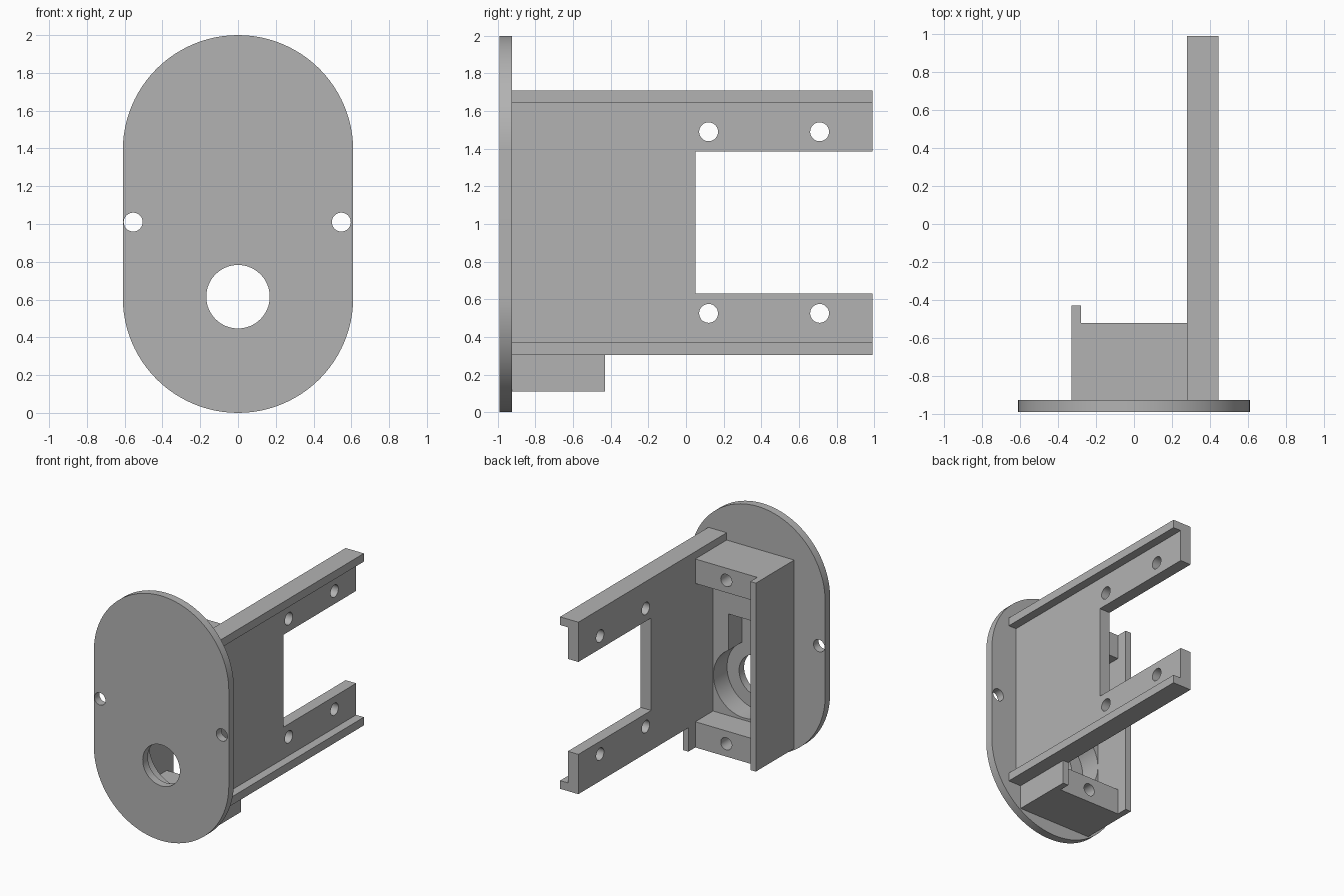
import bpy, bmesh, math
from mathutils import Matrix, Vector

cube = bpy.data.objects.get("Cube")
if cube:
    bpy.data.objects.remove(cube, do_unlink=True)

grey = bpy.data.materials.new("plain grey")
grey.use_nodes = True
grey.diffuse_color = (0.45, 0.45, 0.45, 1)
grey.node_tree.nodes["Principled BSDF"].inputs["Base Color"].default_value = grey.diffuse_color

FRONT, PLATE_BACK, END = -0.99, -0.925, 0.99


def finish(bm, name):
    bmesh.ops.recalc_face_normals(bm, faces=bm.faces)
    mesh = bpy.data.meshes.new(name)
    bm.to_mesh(mesh)
    bm.free()
    mesh.materials.append(grey)
    obj = bpy.data.objects.new(name, mesh)
    bpy.context.collection.objects.link(obj)
    return obj


def box(name, x, y, z):
    """Box from its (low, high) range on each axis."""
    bm = bmesh.new()
    bmesh.ops.create_cube(bm, size=1)
    for v in bm.verts:
        v.co = Vector([r[0] if c < 0 else r[1] for c, r in zip(v.co, (x, y, z))])
    return finish(bm, name)


def extrude_y(name, outline, y0, y1):
    """Extrude an outline in x and z along y."""
    bm = bmesh.new()
    face = bm.faces.new([bm.verts.new((x, y0, z)) for x, z in outline])
    moved = bmesh.ops.extrude_face_region(bm, geom=[face])["geom"]
    bmesh.ops.translate(bm, vec=(0, y1 - y0, 0),
                        verts=[v for v in moved if isinstance(v, bmesh.types.BMVert)])
    return finish(bm, name)


def drill(centre, radius, length, axis="Y"):
    """Cylinder cutter along an axis."""
    bm = bmesh.new()
    turn = Matrix.Rotation(math.pi / 2, 4, "X" if axis == "Y" else "Y")
    bmesh.ops.create_cone(bm, cap_ends=True, segments=64, radius1=radius, radius2=radius,
                          depth=length, matrix=Matrix.Translation(centre) @ turn)
    return finish(bm, "cutter")


def cut(obj, cutters):
    """Subtract the cutters, then bake the result and drop them."""
    for c in cutters:
        c.hide_render = True
        mod = obj.modifiers.new("cut", "BOOLEAN")
        mod.operation, mod.solver, mod.object = "DIFFERENCE", "EXACT", c
    graph = bpy.context.evaluated_depsgraph_get()
    obj.data = bpy.data.meshes.new_from_object(obj.evaluated_get(graph))
    obj.modifiers.clear()
    for c in cutters:
        bpy.data.objects.remove(c, do_unlink=True)


# Rounded end plate with a shaft hole and two screw holes
R, STEPS = 0.61, 48
outline = []
for start, zc in ((0, 2 - R), (math.pi, R)):
    for i in range(STEPS + 1):
        a = start + math.pi * i / STEPS
        outline.append((R * math.cos(a), zc + R * math.sin(a)))
plate = extrude_y("end_plate", outline, FRONT, PLATE_BACK)
cut(plate, [drill((0, FRONT, 0.615), 0.168, 0.4)]
    + [drill((x, FRONT, 1.01), 0.05, 0.4) for x in (-0.555, 0.547)])

# Forked channel arm
IN, WEB, OUT = 0.28, 0.375, 0.445
LOW, HIGH, LIP = 0.305, 1.71, 0.067
channel = [(IN, LOW), (OUT, LOW), (OUT, LOW + LIP), (WEB, LOW + LIP),
           (WEB, HIGH - LIP), (OUT, HIGH - LIP), (OUT, HIGH), (IN, HIGH)]
arm = extrude_y("forked_arm", channel, PLATE_BACK, END)
cut(arm, [box("cutter", (0, 1), (0.05, 2), (0.63, 1.385))]
    + [drill((WEB, y, z), 0.05, 0.5, "X") for y in (0.12, 0.71) for z in (0.525, 1.49)])

# Housing side walls
BOTTOM, TOP, WALL_END = 0.11, 1.65, -0.43
box("housing_wall", (-0.33, -IN), (PLATE_BACK, WALL_END), (BOTTOM, TOP))
box("housing_lip", (IN, 0.33), (PLATE_BACK, WALL_END), (BOTTOM, LOW))

# Housing end blocks with screw holes
for name, z0, z1 in (("lower_block", BOTTOM, 0.32), ("upper_block", 1.45, TOP)):
    block = box(name, (-IN, IN), (PLATE_BACK, -0.52), (z0, z1))
    cut(block, [drill((0, -0.52, (z0 + z1) / 2), 0.05, 0.6)])

# Housing floor with a round recess and a slot above it
floor = box("housing_floor", (-IN, IN), (PLATE_BACK, -0.75), (0.32, 1.45))
cut(floor, [drill((0, -0.8, 0.615), 0.277, 0.5),
            box("cutter", (-0.14, 0.14), (-1.2, -0.5), (0.615, 1.15))])

# Smooth curved sides, keep edges sharp
bpy.ops.object.select_all(action="DESELECT")
for obj in (plate, arm, floor, bpy.data.objects["lower_block"], bpy.data.objects["upper_block"]):
    obj.select_set(True)
    bpy.context.view_layer.objects.active = obj
bpy.ops.object.shade_smooth_by_angle(angle=math.radians(30))
